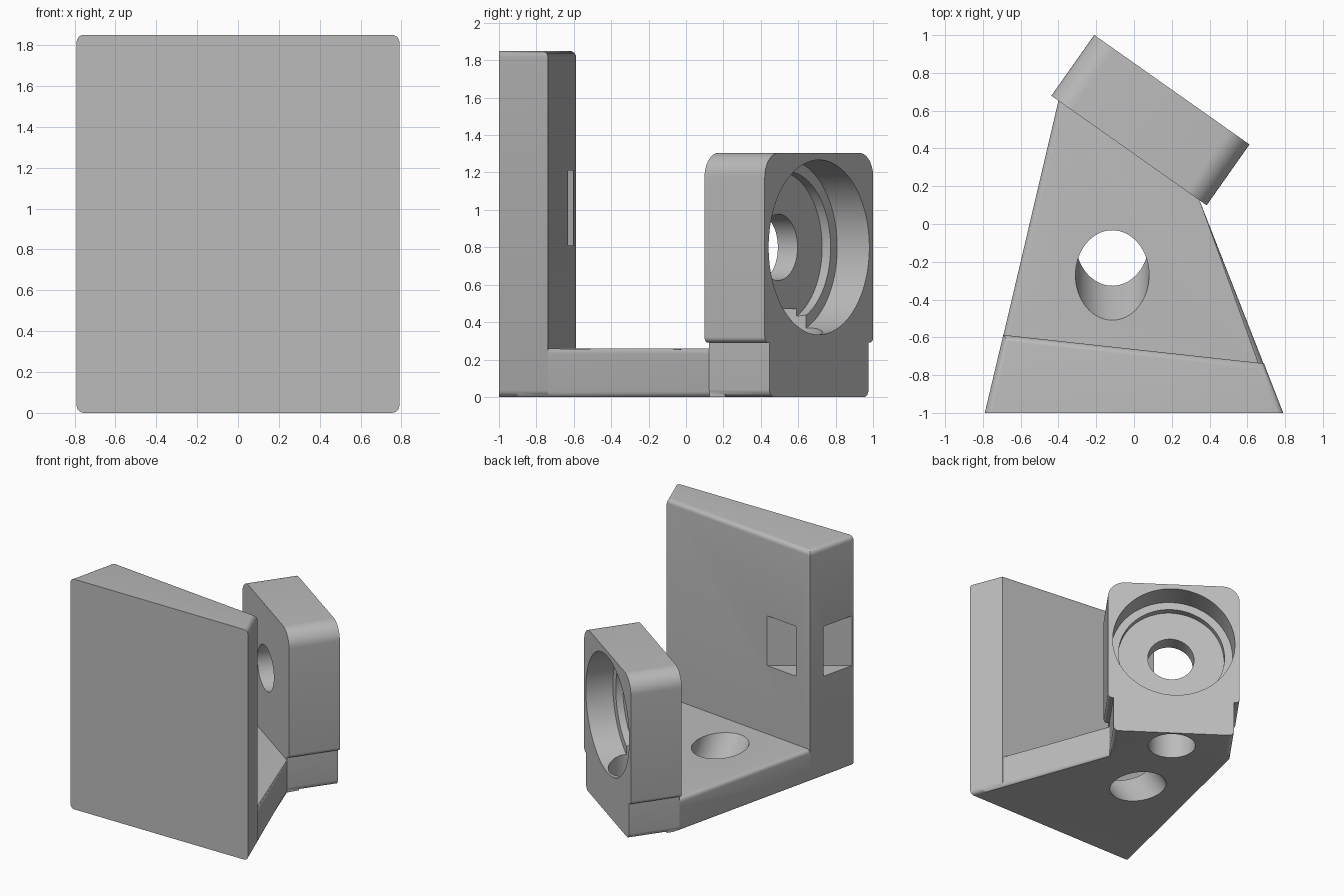
import bpy, bmesh, math
from mathutils import Vector, Matrix

if "Cube" in bpy.data.objects:
    bpy.data.objects.remove(bpy.data.objects["Cube"])

ANG = math.radians(-35.2)                      # housing is turned in plan
HOUSE = Matrix.Translation((0.087, 0.55, 0)) @ Matrix.Rotation(ANG, 4, 'Z')
HALF_D = 0.197                                 # half depth of the housing


def make(name, bm):
    bmesh.ops.recalc_face_normals(bm, faces=bm.faces)
    me = bpy.data.meshes.new(name)
    bm.to_mesh(me)
    bm.free()
    ob = bpy.data.objects.new(name, me)
    bpy.context.collection.objects.link(ob)
    return ob


def prism(name, pts, vec, matrix=Matrix(), bevel=None, width=0.035):
    """Extrude a closed outline along vec; bevel edges chosen by a rule."""
    bm = bmesh.new()
    face = bm.faces.new([bm.verts.new(p) for p in pts])
    out = bmesh.ops.extrude_face_region(bm, geom=[face], use_keep_orig=True)
    new = [g for g in out['geom'] if isinstance(g, bmesh.types.BMVert)]
    bmesh.ops.translate(bm, verts=new, vec=vec)
    bmesh.ops.recalc_face_normals(bm, faces=bm.faces)
    if bevel:
        edges = [e for e in bm.edges if bevel(e.verts[0].co, e.verts[1].co)]
        bmesh.ops.bevel(bm, geom=edges, offset=width, segments=5,
                        profile=0.5, affect='EDGES')
    bm.transform(matrix)
    return make(name, bm)


def cylinder(name, r, length, matrix, n=96):
    bm = bmesh.new()
    bmesh.ops.create_cone(bm, cap_ends=True, segments=n, radius1=r, radius2=r,
                          depth=length, matrix=matrix)
    return make(name, bm)


def combine(target, other, op):
    m = target.modifiers.new(op, 'BOOLEAN')
    m.operation, m.object, m.solver = op, other, 'EXACT'
    bpy.context.view_layer.objects.active = target
    bpy.ops.object.modifier_apply(modifier=m.name)
    bpy.data.objects.remove(other)


def arc(cx, cz, r, a0, a1, n=10):
    return [(cx + r * math.cos(math.radians(a0 + (a1 - a0) * i / n)),
             cz + r * math.sin(math.radians(a0 + (a1 - a0) * i / n)))
            for i in range(n + 1)]


def local(u, v, z=0):
    return HOUSE @ Vector((u, v, z))


# Tall back plate with rounded side edges and rounded top inner edge
def plate_edges(a, b):
    if abs(a.z - b.z) > 0.1:
        return False
    side = abs(a.y - b.y) > 0.2
    inner_top = a.z > 1 and min(a.y, b.y) > -0.9
    return side or inner_top


plate = [(-0.79, -1), (0.79, -1), (0.688, -0.738), (-0.692, -0.587)]
bracket = prism("angled_bracket", [(x, y, 0) for x, y in plate],
                (0, 0, 1.85), bevel=plate_edges)

# Tapered floor plate, running slightly into its neighbours
floor = [Vector((-0.7645, -0.9, 0)), Vector((0.749, -0.9, 0)),
         local(0.457, -HALF_D), local(0.45, -0.1),
         local(-0.45, -0.1), local(-0.457, -HALF_D)]
base = prism("floor_plate", floor, (0, 0, 0.26), width=0.03,
             bevel=lambda a, b: abs(a.z - b.z) < 0.01 and abs(a.y - b.y) > 0.6
             and (a - b).length > 1.0 and abs(a.x - b.x) < 0.6)
combine(bracket, base, 'UNION')

# Housing and its narrower foot: one mirrored profile
half = (arc(0.42, 0.04, 0.04, -90, 0, 6) + [(0.46, 0.29)]
        + arc(0.473, 0.32, 0.03, -90, 0, 6)
        + arc(0.373, 1.175, 0.13, 0, 90, 12))
outline = half + [(-x, z) for x, z in reversed(half)]
housing = prism("housing", [(x, -HALF_D, z) for x, z in outline],
                (0, 2 * HALF_D, 0), HOUSE)
combine(bracket, housing, 'UNION')

# Stepped bore from the back: (radius, depth from the back face)
for r, depth in ((0.467, 0.21), (0.405, 0.265), (0.177, 0.6)):
    length = depth + 0.1
    mat = (HOUSE @ Matrix.Translation((0, HALF_D + 0.1 - length / 2, 0.80))
           @ Matrix.Rotation(math.pi / 2, 4, 'X'))
    combine(bracket, cylinder("bore_cutter", r, length, mat), 'DIFFERENCE')

# Vertical hole from the underside into the bore
combine(bracket, cylinder("under_cutter", 0.18, 0.67,
        HOUSE @ Matrix.Translation((0, 0, 0.135)), 64), 'DIFFERENCE')

# Tilted hole through the floor plate
tilt = Matrix.Translation((-0.115, -0.18, 0.13)) @ Matrix.Rotation(
    math.radians(35), 4, 'X')
combine(bracket, cylinder("tilted_cutter", 0.195, 0.8, tilt, 64), 'DIFFERENCE')

# Slot through the left corner of the back plate
d = Vector((0.82, 0.57, 0)).normalized()
p = Vector((-d.y, d.x, 0))
mid = Vector((-0.577, -0.727, 0.81))
slot = [mid + d * (0.7 * i) + p * (0.092 * j)
        for i, j in ((-1, -1), (1, -1), (1, 1), (-1, 1))]
combine(bracket, prism("slot_cutter", slot, (0, 0, 0.4)), 'DIFFERENCE')

# Material and smooth shading
grey = bpy.data.materials.new("plain_grey")
grey.diffuse_color = (0.5, 0.5, 0.5, 1)
grey.use_nodes = True
grey.node_tree.nodes["Principled BSDF"].inputs["Base Color"].default_value = grey.diffuse_color
bracket.data.materials.clear()
bracket.data.materials.append(grey)
bpy.context.view_layer.objects.active = bracket
bracket.select_set(True)
bpy.ops.object.shade_smooth_by_angle(angle=math.radians(30))
